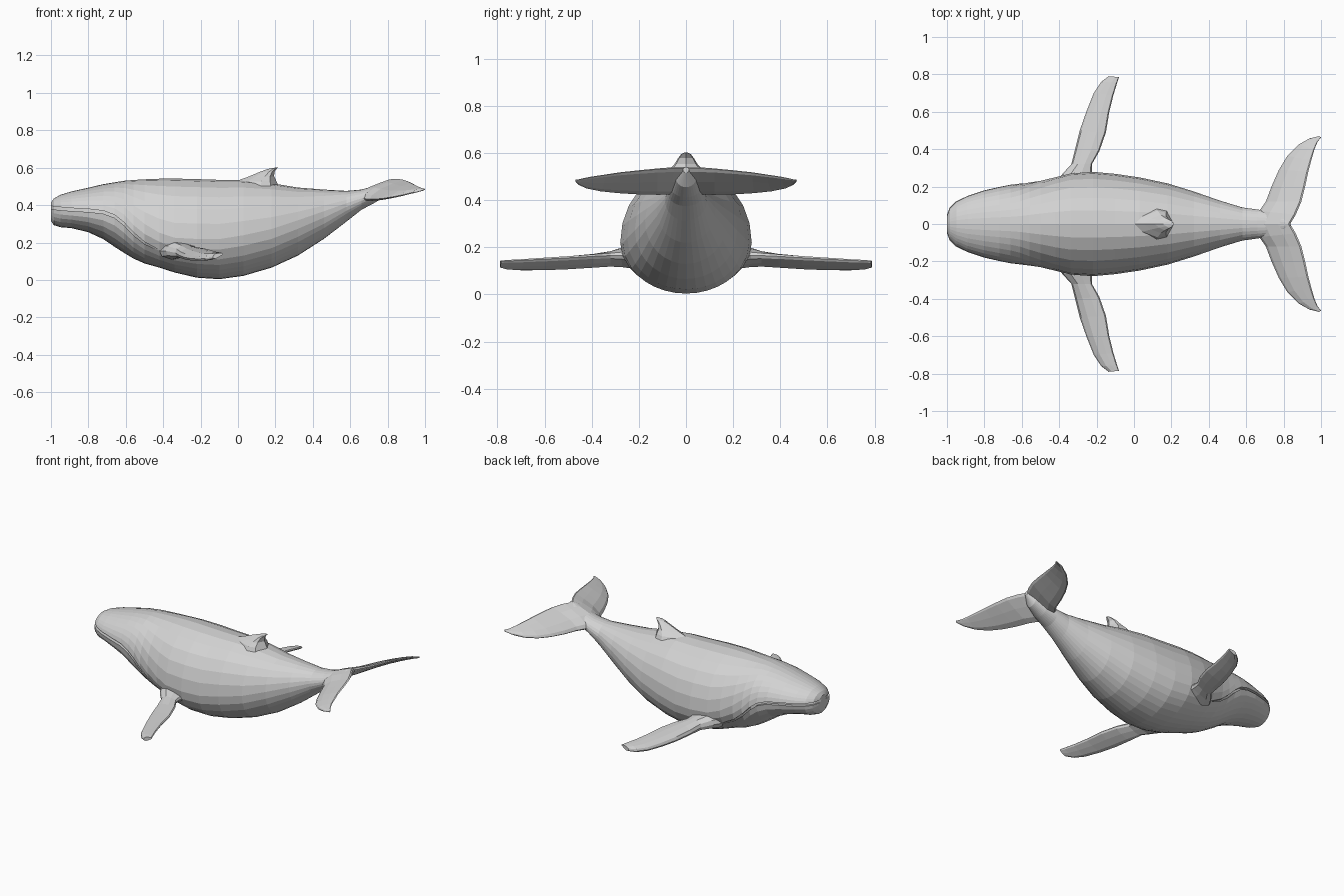
import bpy, bmesh, math

grey = bpy.data.materials.new("whale grey")
grey.diffuse_color = (0.65, 0.65, 0.65, 1)


def loft(name, rings):
    """Skin a list of equal-length closed rings and cap both ends."""
    bm = bmesh.new()
    vs = [[bm.verts.new(p) for p in r] for r in rings]
    n = len(rings[0])
    for a, b in zip(vs, vs[1:]):
        for i in range(n):
            j = (i + 1) % n
            bm.faces.new((a[i], a[j], b[j], b[i]))
    bm.faces.new(vs[0])
    bm.faces.new(vs[-1])
    bmesh.ops.remove_doubles(bm, verts=bm.verts[:], dist=0.0004)
    bmesh.ops.recalc_face_normals(bm, faces=bm.faces[:])
    me = bpy.data.meshes.new(name)
    bm.to_mesh(me)
    bm.free()
    me.materials.append(grey)
    ob = bpy.data.objects.new(name, me)
    bpy.context.collection.objects.link(ob)
    return ob


# Body stations: x, bottom z, top z, half width, widest z, mouth line z
BODY = [
    (-1.00, .315, .415, .050, .37, .387), (-.985, .293, .435, .090, .37, .385),
    (-.95, .282, .455, .122, .37, .381), (-.89, .277, .473, .150, .37, .376),
    (-.80, .255, .493, .180, .36, .371), (-.72, .218, .512, .198, .35, .362),
    (-.66, .177, .522, .210, .33, .340), (-.61, .145, .530, .216, .31, .300),
    (-.56, .115, .534, .222, .29, .247), (-.50, .088, .538, .232, .27, .198),
    (-.42, .066, .541, .250, .25, .157), (-.34, .040, .542, .270, .23, .130),
    (-.22, .012, .539, .279, .22, .115), (-.10, .004, .535, .268, .22, .110),
    (.03, .022, .533, .249, .24, .130), (.18, .066, .517, .217, .27, .170),
    (.32, .130, .494, .174, .31, .230), (.46, .220, .483, .125, .36, .300),
    (.58, .312, .476, .089, .40, .370), (.66, .375, .483, .078, .43, .410),
    (.73, .412, .503, .066, .46, .440), (.80, .455, .535, .045, .50, .485),
    (.84, .515, .541, .012, .53, .525),
]
rings = []
for x, bot, top, w, zw, zm in BODY:
    def outline(t, inset=0):
        c = math.cos(t)
        h = top - zw if c > 0 else zw - bot
        return (x, max(0, w * math.sin(t) - inset), zw + h * c)

    def angle(z):
        h = top - zw if z > zw else zw - bot
        return math.acos(max(-1, min(1, (z - zw) / h)))

    # Mouth gap fades out behind the corner of the jaw
    fade = max(0, min(1, (-.36 - x) / .2))
    gap, depth = .008 * fade, .022 * fade
    t0, t1, t2 = angle(zm + gap), angle(zm), angle(zm - gap)
    half = [outline(t0 * i / 8) for i in range(9)]
    half += [outline(t0, depth), outline(t2, depth)]
    half += [outline(t2 + (math.pi - t2) * i / 6) for i in range(7)]
    rings.append(half + [(p[0], -p[1], p[2]) for p in half[-2:0:-1]])
loft("body", rings)

# Dorsal fin: z, front x, back x, half width
fin = []
for z, x0, x1, w in [(.47, -.10, .23, .10), (.525, -.02, .205, .075), (.55, .05, .193, .052),
                     (.575, .11, .195, .036), (.592, .155, .208, .022), (.599, .19, .215, .008)]:
    xs = [(0, 0), (.3, .55), (.65, .95), (.85, .8), (1, 0)]
    side = [(x0 + (x1 - x0) * u, w * v, z + .004 * u) for u, v in xs]
    fin.append(side + [(p[0], -p[1], p[2]) for p in side[-2:0:-1]])
loft("dorsal_fin", fin)


def blade(name, stations, s):
    """Lens-section fin: leading (x, y, z), trailing (x, y, z), thickness."""
    prof = [(0, 0), (.06, .6), (.3, 1), (.65, .75), (.95, .35), (1, 0),
            (.95, -.35), (.65, -.75), (.3, -1), (.06, -.6)]
    out = []
    for a, b, th in stations:
        out.append([(a[0] + (b[0] - a[0]) * u, s * (a[1] + (b[1] - a[1]) * u),
                     a[2] + (b[2] - a[2]) * u + v * th / 2) for u, v in prof])
    return loft(name, out)


FLIPPER = [
    ((-.42, .21, .155), (-.20, .21, .165), .10),
    ((-.385, .265, .155), (-.225, .275, .165), .085),
    ((-.335, .32, .145), (-.225, .32, .165), .065),
    ((-.315, .40, .132), (-.185, .39, .162), .055),
    ((-.290, .50, .122), (-.150, .49, .156), .05),
    ((-.255, .60, .115), (-.132, .60, .150), .045),
    ((-.215, .70, .112), (-.110, .69, .145), .038),
    ((-.175, .76, .115), (-.090, .755, .142), .034),
    ((-.135, .79, .122), (-.080, .785, .140), .026),
]
FLUKE = [
    ((.64, 0, .435), (.835, 0, .535), .06),
    ((.67, .07, .435), (.865, .05, .535), .058),
    ((.705, .12, .432), (.895, .12, .531), .05),
    ((.735, .20, .432), (.915, .20, .524), .043),
    ((.775, .29, .436), (.932, .28, .516), .036),
    ((.82, .365, .443), (.948, .34, .507), .03),
    ((.88, .425, .455), (.965, .40, .498), .024),
    ((.94, .458, .470), (.982, .44, .490), .018),
    ((.99, .47, .482), (1.0, .463, .485), .010),
]
for side, s in (("left", -1), ("right", 1)):
    blade(side + "_flipper", FLIPPER, s)
    blade(side + "_tail_fluke", FLUKE, s)
